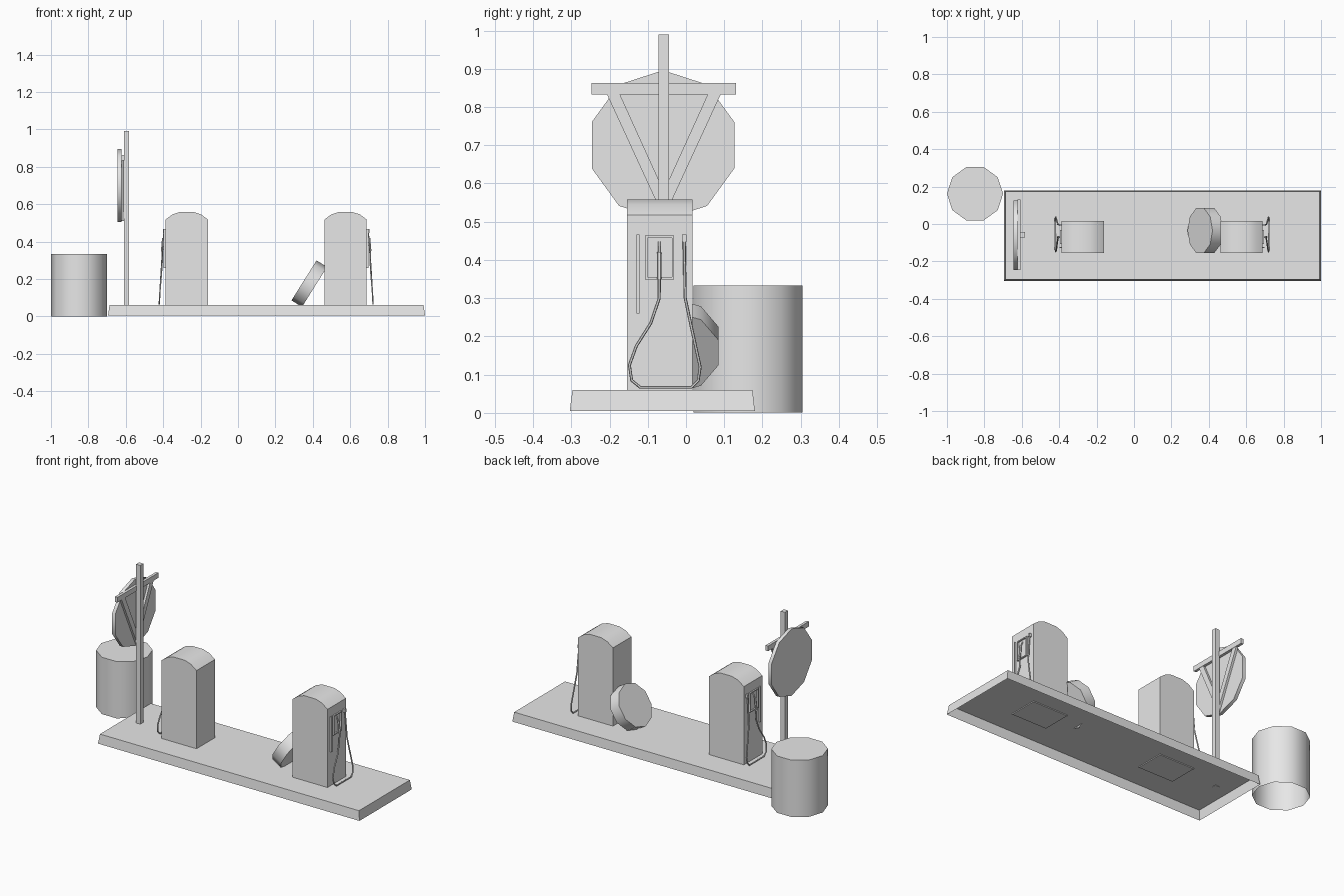
import bpy, bmesh, math
from mathutils import Vector

cube = bpy.data.objects.get("Cube")
if cube:
    bpy.data.objects.remove(cube)

grey = bpy.data.materials.new("plain_grey")
grey.use_nodes = True
GREY = (0.8, 0.8, 0.8, 1)
grey.diffuse_color = GREY
next(n for n in grey.node_tree.nodes if n.type == 'BSDF_PRINCIPLED').inputs["Base Color"].default_value = GREY


def finish(ob, smooth):
    ob.data.materials.clear()
    ob.data.materials.append(grey)
    bpy.ops.object.select_all(action='DESELECT')
    ob.select_set(True)
    bpy.context.view_layer.objects.active = ob
    if smooth:
        bpy.ops.object.shade_smooth_by_angle(angle=math.radians(40))


def loft(name, ring_a, ring_b, cap_a=True, cap_b=True, smooth=False):
    """Join two matching rings of points, with optional end caps."""
    bm = bmesh.new()
    a = [bm.verts.new(p) for p in ring_a]
    b = [bm.verts.new(p) for p in ring_b]
    n = len(a)
    for i in range(n):
        j = (i + 1) % n
        bm.faces.new((a[i], a[j], b[j], b[i]))
    if cap_a:
        bm.faces.new(a[::-1])
    if cap_b:
        bm.faces.new(b)
    bmesh.ops.recalc_face_normals(bm, faces=bm.faces)
    me = bpy.data.meshes.new(name)
    bm.to_mesh(me)
    bm.free()
    ob = bpy.data.objects.new(name, me)
    bpy.context.collection.objects.link(ob)
    finish(ob, smooth)
    return ob


def rect(x0, x1, y0, y1, z):
    return [(x0, y0, z), (x1, y0, z), (x1, y1, z), (x0, y1, z)]


def box(name, x0, x1, y0, y1, z0, z1):
    return loft(name, rect(x0, x1, y0, y1, z0), rect(x0, x1, y0, y1, z1))


def slab_x(name, outline, x0, x1):
    """Extrude a (y, z) outline along x."""
    return loft(name, [(x0, y, z) for y, z in outline], [(x1, y, z) for y, z in outline])


def decagon(centre, u, v, r):
    steps = [math.tau * i / 10 for i in range(10)]
    return [Vector(centre) + r * (math.cos(t) * Vector(u) + math.sin(t) * Vector(v)) for t in steps]


def disc(name, centre, axis, u, r, depth, **kw):
    axis = Vector(axis).normalized()
    u = Vector(u).normalized()
    v = axis.cross(u)
    half = axis * depth / 2
    c = Vector(centre)
    return loft(name, decagon(c - half, u, v, r), decagon(c + half, u, v, r), smooth=True, **kw)


def tube(name, points, radius):
    cu = bpy.data.curves.new(name, 'CURVE')
    cu.dimensions = '3D'
    cu.bevel_depth = radius
    cu.bevel_resolution = 1
    cu.use_fill_caps = True
    sp = cu.splines.new('POLY')
    sp.points.add(len(points) - 1)
    for p, co in zip(sp.points, points):
        p.co = (*co, 1)
    ob = bpy.data.objects.new(name, cu)
    bpy.context.collection.objects.link(ob)
    finish(ob, False)
    bpy.ops.object.convert(target='MESH')
    finish(bpy.context.object, True)


# Island plinth, an open shell with sloping sides
loft("island_base", rect(-0.695, 1.0, -0.304, 0.18, 0.005),
     rect(-0.687, 0.992, -0.297, 0.174, 0.06), cap_a=False)

# Barrel, open underneath
disc("barrel", (-0.85, 0.162, 0.167), (0, 0, 1), (1, 0, 0), 0.15, 0.333, cap_a=False)

# Sign post, crossbar, V brace and panel
box("sign_post", -0.61, -0.583, -0.072, -0.044, 0.058, 0.99)
box("sign_crossbar", -0.624, -0.608, -0.247, 0.131, 0.833, 0.863)
for side, word in ((-1, "front"), (1, "back")):
    strut = [(0.152, 0.84), (0.118, 0.84), (0.0, 0.58), (0.0, 0.51)]
    slab_x(f"sign_brace_{word}", [(-0.058 + side * y, z) for y, z in strut], -0.623, -0.61)
disc("sign_panel", (-0.633, -0.06, 0.7), (1, 0, 0), (0, 0, 1), 0.196, 0.02)

# Fallen round sign leaning on a pump
disc("fallen_sign", (0.381, -0.035, 0.175), (0.847, 0, -0.531), (0.531, 0, 0.847), 0.126, 0.066)

# Pumps: cabinet with a curved crown, and fittings on the outer face
CROWN = [(0.113, 0.518), (0.077, 0.545), (0.037, 0.558)]
HOSE = [(0.02, -0.07, 0.35), (0.018, -0.07, 0.30), (0.022, -0.092, 0.235),
        (0.027, -0.13, 0.175), (0.031, -0.148, 0.125), (0.033, -0.142, 0.085),
        (0.034, -0.12, 0.067), (0.034, 0.015, 0.067), (0.033, 0.032, 0.085),
        (0.031, 0.037, 0.12), (0.025, 0.015, 0.22), (0.02, -0.002, 0.30),
        (0.013, -0.004, 0.40), (0.008, -0.005, 0.455)]


def pump(word, centre, side):
    outline = [(-0.113, 0.055), (0.113, 0.055)] + CROWN + [(-x, z) for x, z in CROWN[::-1]]
    loft(f"{word}_pump_cabinet", [(centre + x, -0.154, z) for x, z in outline],
         [(centre + x, 0.017, z) for x, z in outline], smooth=True)

    def out(d):
        return centre + side * (0.113 + d)

    def plate(name, depth, *span):
        box(f"{word}_{name}", out(-0.003), out(depth), *span)

    # Raised frame round the nozzle holder
    y0, y1, z0, z1, w = -0.107, -0.031, 0.349, 0.464, 0.006
    plate("holder_front", 0.008, y0, y0 + w, z0, z1)
    plate("holder_back", 0.008, y1 - w, y1, z0, z1)
    plate("holder_sill", 0.008, y0, y1, z0, z0 + w)
    plate("holder_head", 0.008, y0, y1, z1 - w, z1)

    # Upright rail, hose bracket, nozzle and hose
    plate("rail", 0.01, -0.129, -0.122, 0.26, 0.466)
    plate("hose_bracket", 0.014, -0.011, 0.001, 0.447, 0.466)
    tube(f"{word}_nozzle_grip", [(out(0.02), -0.07, 0.35), (out(0.014), -0.07, 0.42)], 0.006)
    tube(f"{word}_nozzle_spout", [(out(0.014), -0.07, 0.415), (out(0.0), -0.07, 0.447)], 0.0035)
    tube(f"{word}_hose", [(out(d), y, z) for d, y, z in HOSE], 0.004)


pump("right", -0.274, -1)
pump("left", 0.575, 1)
